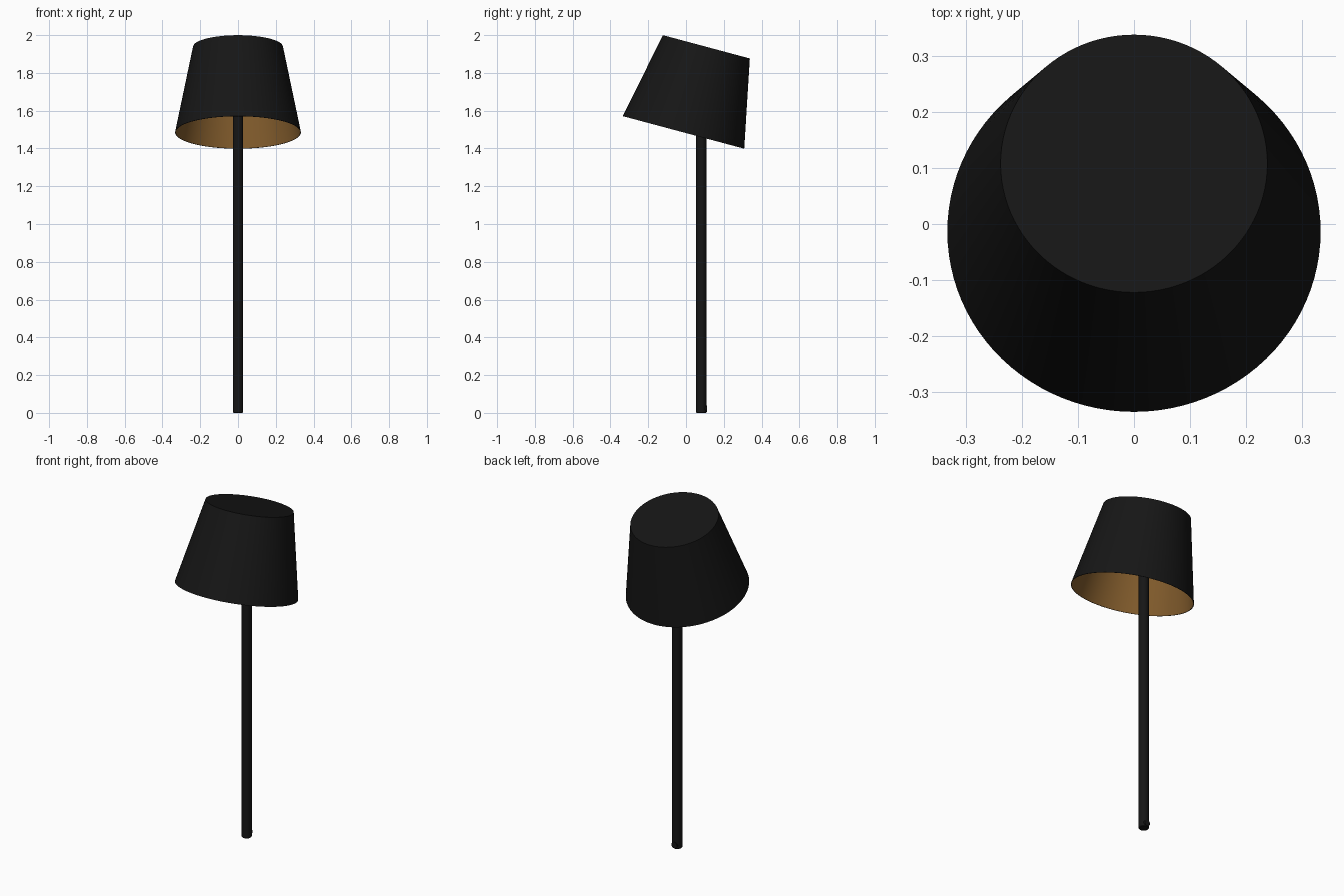
import bpy, bmesh
from math import radians, sin, cos, pi
from mathutils import Matrix, Vector

if "Cube" in bpy.data.objects:
    bpy.data.objects.remove(bpy.data.objects["Cube"])


def material(name, rgb):
    m = bpy.data.materials.new(name)
    m.diffuse_color = (*rgb, 1)
    m.use_nodes = True
    m.node_tree.nodes["Principled BSDF"].inputs["Base Color"].default_value = m.diffuse_color
    return m


black = material("matt_black", (0.008, 0.008, 0.008))
bronze = material("bronze_lining", (0.23, 0.11, 0.026))


def lathe(name, profile, mats, segs=64, matrix=Matrix(), lining_from=None):
    """Spin (radius, height) points about z; radius 0 makes a pole point."""
    bm = bmesh.new()
    rings = []
    for r, z in profile:
        n = 1 if r == 0 else segs
        rings.append([bm.verts.new((r * cos(2 * pi * i / segs), r * sin(2 * pi * i / segs), z))
                      for i in range(n)])
    for k, (a, b) in enumerate(zip(rings, rings[1:])):
        for i in range(segs):
            j = (i + 1) % segs
            corners = [a[i % len(a)], a[j % len(a)], b[j % len(b)], b[i % len(b)]]
            f = bm.faces.new(list(dict.fromkeys(corners)))
            if lining_from is not None and k >= lining_from:
                f.material_index = 1
    bmesh.ops.recalc_face_normals(bm, faces=bm.faces)
    me = bpy.data.meshes.new(name)
    bm.to_mesh(me)
    bm.free()
    ob = bpy.data.objects.new(name, me)
    bpy.context.collection.objects.link(ob)
    for m in mats:
        me.materials.append(m)
    ob.matrix_world = matrix
    bpy.ops.object.select_all(action='DESELECT')
    ob.select_set(True)
    bpy.context.view_layer.objects.active = ob
    bpy.ops.object.shade_smooth_by_angle(angle=radians(30))
    return ob


# Tilted shade: black outside with closed top, bronze lining, open below
H, T = 0.469, 0.003
tilt = Matrix.Translation(Vector((0, -0.0135, 1.485))) @ Matrix.Rotation(radians(-15), 4, 'X')
lathe("lamp_shade",
      [(0, H), (0.238, H), (0.333, 0), (0.333 - T, 0), (0.238 - T, H - T), (0, H - T)],
      [black, bronze], segs=96, matrix=tilt, lining_from=3)

# Straight stem running up to the underside of the shade top
R = 0.027
stem_at = Matrix.Translation(Vector((0, 0.081, 0)))
lathe("stem",
      [(0, 0), (R - 0.003, 0), (R, 0.003), (R, 1.935), (0, 1.935)],
      [black], segs=32, matrix=stem_at)

# Small cable socket at the back of the stem foot
socket = Matrix.Translation(Vector((0, 0.1, 0.022))) @ Matrix.Rotation(radians(-90), 4, 'X')
lathe("cable_socket", [(0, 0), (0.018, 0), (0.018, 0.011), (0, 0.011)],
      [black], segs=24, matrix=socket)
